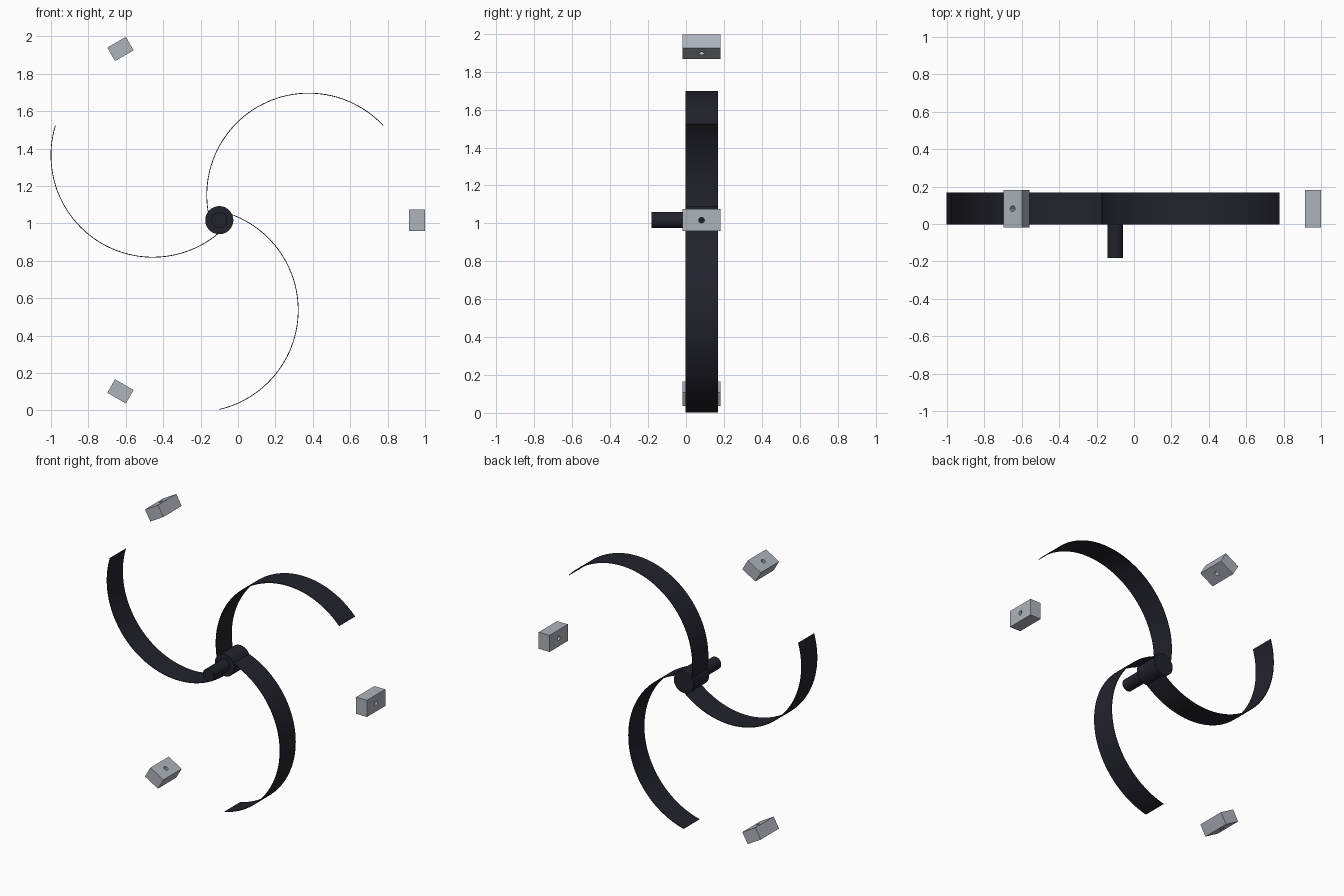
import bpy, bmesh, math
from mathutils import Matrix, Vector

if "Cube" in bpy.data.objects:
    bpy.data.objects.remove(bpy.data.objects["Cube"])

HX, HZ = -0.10, 1.017          # rotor axis in x and z
Y0, Y1 = -0.003, 0.168         # depth of hub and blades


def material(name, rgb):
    m = bpy.data.materials.new(name)
    m.diffuse_color = (*rgb, 1.0)
    m.use_nodes = True
    m.node_tree.nodes["Principled BSDF"].inputs["Base Color"].default_value = m.diffuse_color
    return m


DARK = material("dark_charcoal", (0.016, 0.016, 0.026))
GREY = material("light_grey", (0.42, 0.45, 0.50))


def finish(name, bm, mat, smooth=True):
    bmesh.ops.recalc_face_normals(bm, faces=bm.faces)
    me = bpy.data.meshes.new(name)
    bm.to_mesh(me)
    bm.free()
    me.materials.append(mat)
    ob = bpy.data.objects.new(name, me)
    bpy.context.collection.objects.link(ob)
    if smooth:
        bpy.ops.object.select_all(action='DESELECT')
        ob.select_set(True)
        bpy.context.view_layer.objects.active = ob
        bpy.ops.object.shade_smooth_by_angle(angle=math.radians(30))
    return ob


def cylinder(name, radius, y0, y1):
    bm = bmesh.new()
    bmesh.ops.create_cone(
        bm, cap_ends=True, segments=48, radius1=radius, radius2=radius, depth=y1 - y0,
        matrix=Matrix.Translation((HX, (y0 + y1) / 2, HZ)) @ Matrix.Rotation(math.pi / 2, 4, 'X'))
    return finish(name, bm, DARK)


def turned(angle):
    """Rotor frame turned counter-clockwise as seen from the front."""
    return Matrix.Translation((HX, 0, HZ)) @ Matrix.Rotation(-angle, 4, 'Y')


def blade(name, angle):
    # thin curved strip: an arc swept through the depth
    bm = bmesh.new()
    cx, cz, r, t, n = 0.478, 0.134, 0.545, 0.004, 48
    a0, a1 = math.radians(191), math.radians(43)
    rings = []
    for i in range(n + 1):
        a = a0 + (a1 - a0) * i / n
        ring = []
        for rr, y in ((r - t / 2, Y0), (r + t / 2, Y0), (r + t / 2, Y1), (r - t / 2, Y1)):
            p = Vector((cx + rr * math.cos(a), y, cz + rr * math.sin(a)))
            ring.append(bm.verts.new(turned(angle) @ p))
        rings.append(ring)
    for p, q in zip(rings, rings[1:]):
        for k in range(4):
            bm.faces.new((p[k], p[(k + 1) % 4], q[(k + 1) % 4], q[k]))
    bm.faces.new(rings[0])
    bm.faces.new(rings[-1][::-1])
    return finish(name, bm, DARK)


def block(name, angle):
    # rectangular block with a round hole pointing at the rotor axis
    place = turned(angle) @ Matrix.Translation((1.057, 0.082, 0))
    bm = bmesh.new()
    bmesh.ops.create_cube(bm, size=1, matrix=place @ Matrix.Diagonal((0.083, 0.20, 0.115, 1)))
    ob = finish(name, bm, GREY, smooth=False)
    bm = bmesh.new()
    bmesh.ops.create_cone(bm, cap_ends=True, segments=24, radius1=0.015, radius2=0.015,
                          depth=0.2, matrix=place @ Matrix.Rotation(math.pi / 2, 4, 'Y'))
    cutter = finish(name + "_hole_cutter", bm, GREY, smooth=False)
    mod = ob.modifiers.new("hole", 'BOOLEAN')
    mod.operation, mod.solver, mod.object = 'DIFFERENCE', 'EXACT', cutter
    bpy.ops.object.select_all(action='DESELECT')
    ob.select_set(True)
    bpy.context.view_layer.objects.active = ob
    bpy.ops.object.modifier_apply(modifier=mod.name)
    bpy.data.objects.remove(cutter)
    bpy.ops.object.shade_smooth_by_angle(angle=math.radians(30))


# Hub and shaft
cylinder("hub", 0.075, Y0, Y1)
cylinder("shaft", 0.042, -0.182, Y0 + 0.01)

# Three blades and three surrounding blocks
for i in range(3):
    turn = math.radians(120 * i)
    blade(f"blade_{i + 1}", turn)
    block(f"block_{i + 1}", turn)
